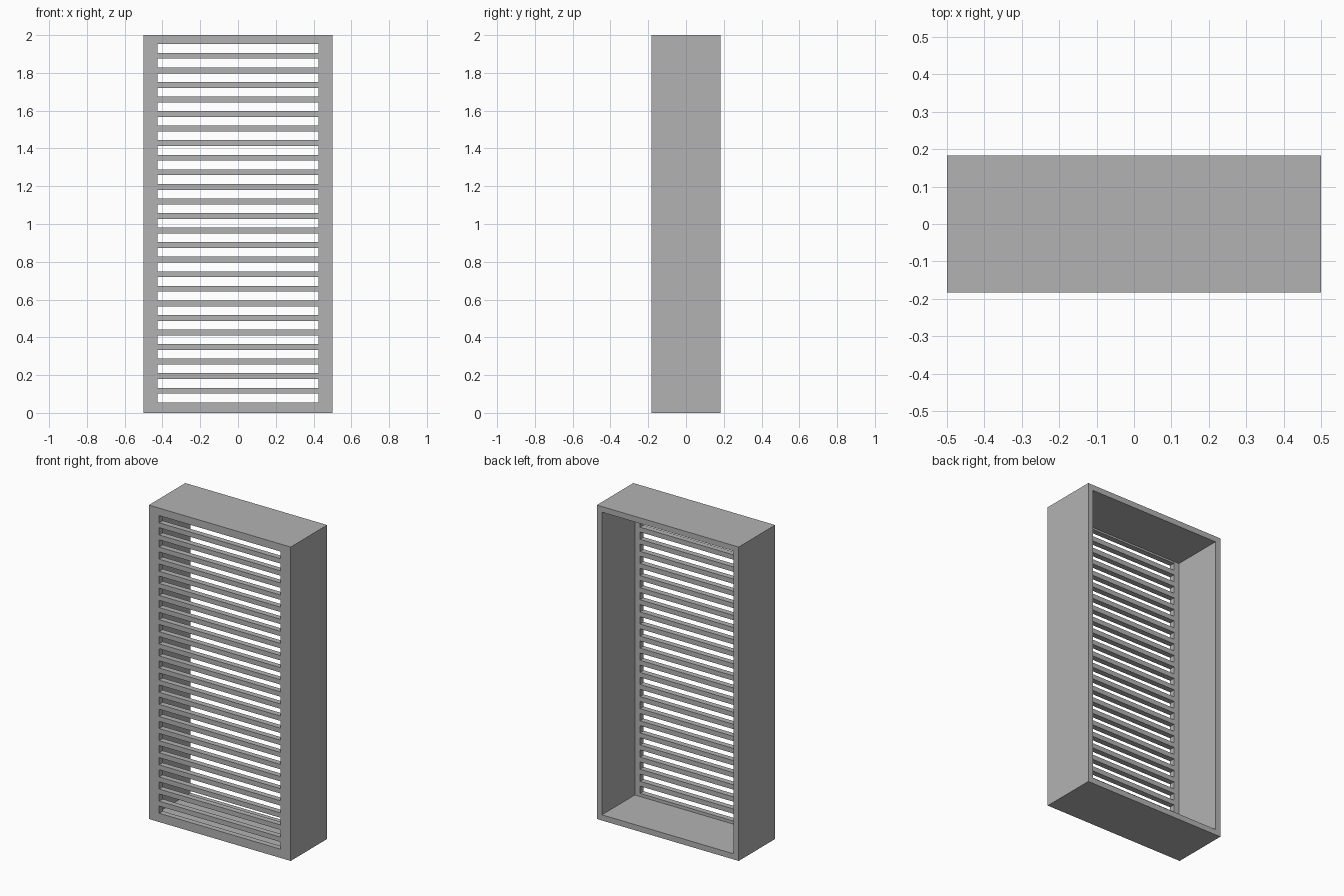
import bpy
import bmesh
from mathutils import Matrix, Vector

WIDTH, DEPTH, HEIGHT = 1.0, 0.367, 2.0
WALL = 0.036
SLOTS, PITCH, SLOT_HEIGHT, SLOT_WIDTH = 25, 0.0771, 0.046, 0.854

cube = bpy.data.objects.get("Cube")
if cube:
    bpy.data.objects.remove(cube, do_unlink=True)

grey = bpy.data.materials.new("plain grey")
grey.use_nodes = True
colour = (0.45, 0.45, 0.45, 1)
grey.diffuse_color = colour
grey.node_tree.nodes["Principled BSDF"].inputs["Base Color"].default_value = colour


def add_box(bm, centre, size):
    matrix = Matrix.Translation(centre) @ Matrix.Diagonal((*size, 1))
    return bmesh.ops.create_cube(bm, size=1, matrix=matrix)


def make_object(name, bm):
    mesh = bpy.data.meshes.new(name)
    bm.to_mesh(mesh)
    bm.free()
    mesh.materials.append(grey)
    obj = bpy.data.objects.new(name, mesh)
    bpy.context.collection.objects.link(obj)
    return obj


# Open-backed casing: the back face is inset and pushed in to the front panel
bm = bmesh.new()
add_box(bm, (0, 0, HEIGHT / 2), (WIDTH, DEPTH, HEIGHT))
bm.normal_update()
back = max(bm.faces, key=lambda f: f.normal.y)
bmesh.ops.inset_region(bm, faces=[back], thickness=WALL, use_even_offset=True)
pushed = bmesh.ops.extrude_discrete_faces(bm, faces=[back])["faces"]
bmesh.ops.translate(bm, verts=pushed[0].verts, vec=Vector((0, WALL - DEPTH, 0)))
casing = make_object("vented_casing", bm)

# Row of ventilation slots cut through the front panel
bm = bmesh.new()
for i in range(SLOTS):
    z = HEIGHT / 2 + 0.004 + (i - (SLOTS - 1) / 2) * PITCH
    add_box(bm, (0, -DEPTH / 2, z), (SLOT_WIDTH, WALL * 4, SLOT_HEIGHT))
cutter = make_object("slot_cutter", bm)
cutter.hide_render = True

cut = casing.modifiers.new("slots", "BOOLEAN")
cut.operation = "DIFFERENCE"
cut.solver = "EXACT"
cut.object = cutter

# Apply the cut and discard the helper
bpy.context.view_layer.objects.active = casing
casing.select_set(True)
bpy.ops.object.modifier_apply(modifier=cut.name)
bpy.data.objects.remove(cutter, do_unlink=True)
